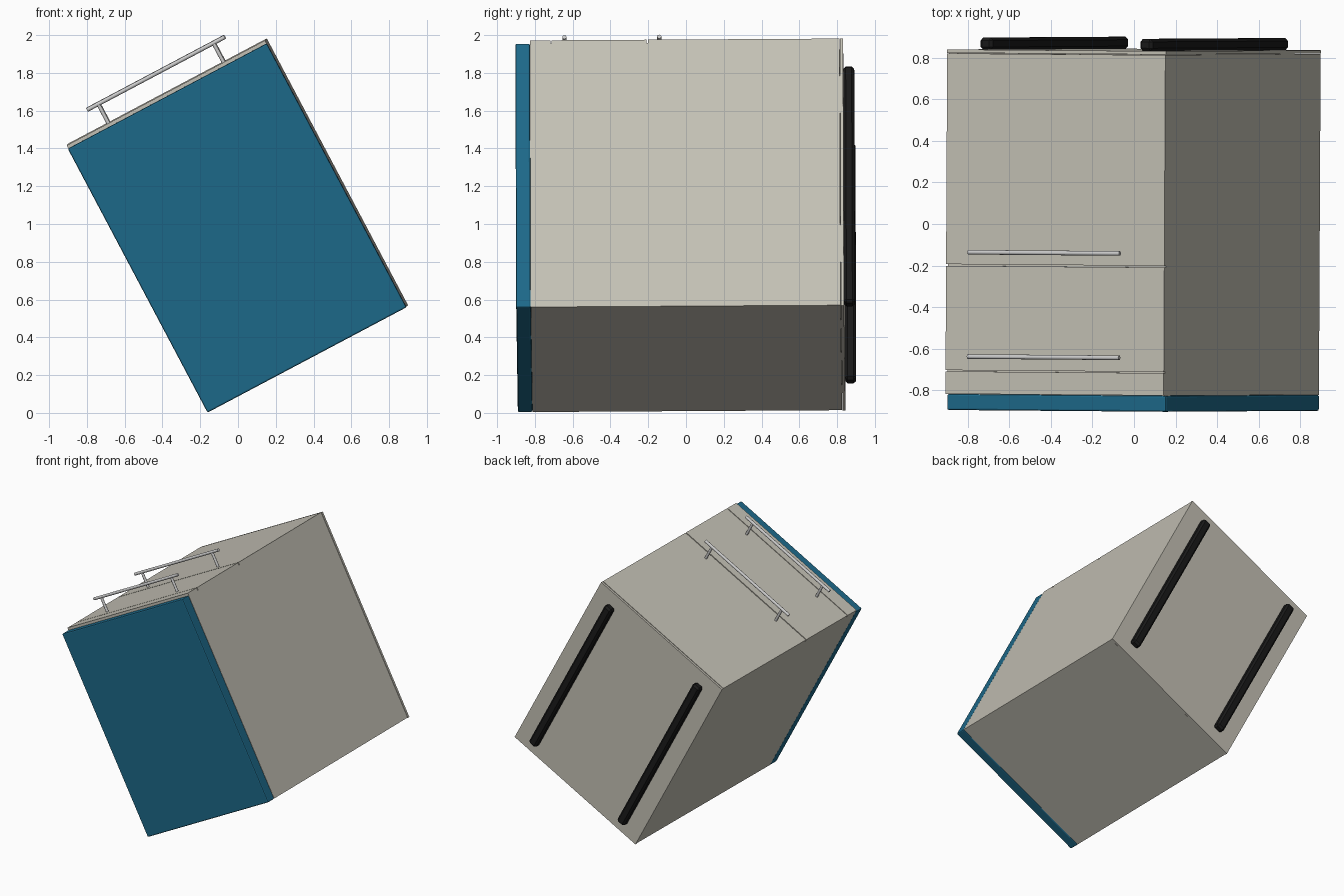
import bpy, math
from mathutils import Matrix

if "Cube" in bpy.data.objects:
    bpy.data.objects.remove(bpy.data.objects["Cube"])

# Cabinet lies tipped over: local x = width, local z = drawer-front direction, y = top (-) to feet (+)
POSE = (Matrix.Translation((-0.003, 0, 0.99)) @ Matrix.Rotation(-0.005, 4, 'Z')
        @ Matrix.Rotation(0.006, 4, 'X') @ Matrix.Rotation(math.radians(-27.9), 4, 'Y'))


def material(name, color):
    m = bpy.data.materials.new(name)
    m.diffuse_color = (*color, 1)
    m.use_nodes = True
    m.node_tree.nodes["Principled BSDF"].inputs["Base Color"].default_value = m.diffuse_color
    return m


blue = material("blue_paint", (0.012, 0.14, 0.25))
beige = material("warm_grey", (0.55, 0.53, 0.46))
black = material("black_rubber", (0.01, 0.01, 0.01))


def finish(o, name, mat, bevel=0, segments=1):
    o.name = name
    if mat:
        o.data.materials.append(mat)
    if bevel:
        b = o.modifiers.new("bevel", 'BEVEL')
        b.width, b.segments = bevel, segments
    o.matrix_world = POSE @ o.matrix_basis
    return o


def box(name, x, y, z, mat=None, bevel=0, segments=1):
    bpy.ops.mesh.primitive_cube_add(size=1)
    o = bpy.context.object
    size = Matrix.Diagonal((x[1] - x[0], y[1] - y[0], z[1] - z[0], 1))
    o.data.transform(Matrix.Translation((sum(x) / 2, sum(y) / 2, sum(z) / 2)) @ size)
    return finish(o, name, mat, bevel, segments)


def rod(name, centre, radius, length, along_x=False):
    bpy.ops.mesh.primitive_cylinder_add(vertices=16, radius=radius, depth=length)
    o = bpy.context.object
    bpy.ops.object.shade_smooth_by_angle()
    turn = Matrix.Rotation(math.pi / 2, 4, 'Y') if along_x else Matrix()
    o.data.transform(Matrix.Translation(centre) @ turn)
    return finish(o, name, None)


W = 0.594

# Carcass, blue worktop and base plate
box("carcass", (-W, W), (-0.82, 0.82), (-0.795, 0.782), beige)
box("worktop", (-W - 0.002, W + 0.002), (-0.897, -0.82), (-0.797, 0.784), blue, 0.008, 2)
box("base_plate", (-W - 0.002, W + 0.002), (0.822, 0.838), (-0.797, 0.800), beige)

# Front panels with narrow gaps
for name, y in (("top_rail", (-0.819, -0.711)),
                ("upper_drawer", (-0.705, -0.203)),
                ("lower_drawer", (-0.195, 0.819))):
    box(name, (-W, W), y, (0.78, 0.802), beige)

# Bar handles on two posts
for label, y in (("upper", -0.638), ("lower", -0.136)):
    rod(label + "_handle_bar", (0, y, 0.917), 0.011, 0.825, True)
    for side, x in (("left", -0.345), ("right", 0.345)):
        rod(f"{label}_handle_post_{side}", (x, y, 0.856), 0.010, 0.118)

# Rubber runners underneath
for side, x in (("left", -0.435), ("right", 0.435)):
    box(side + "_runner", (x - 0.034, x + 0.034), (0.837, 0.896), (-0.708, 0.708), black, 0.014)
